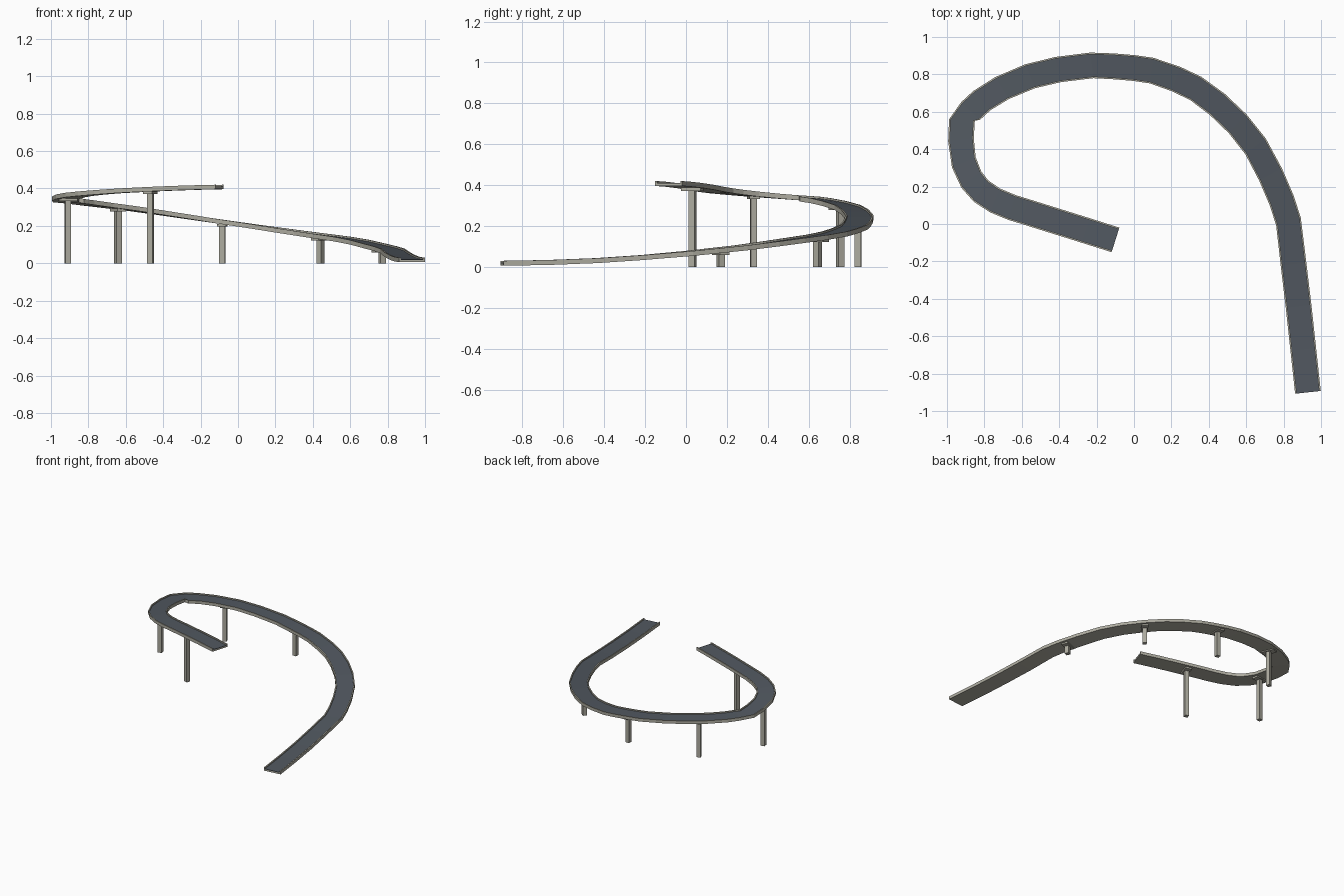
import bpy, bmesh, math
from mathutils import Vector, Matrix

if "Cube" in bpy.data.objects:
    bpy.data.objects.remove(bpy.data.objects["Cube"])

# Centre line of the ramp: x, y, kerb-top height
PATH = [Vector(p) for p in (
    (.93, -.90, .03), (.905, -.67, .034), (.88, -.44, .043), (.853, -.215, .058),
    (.826, .013, .078), (.79, .125, .09), (.73, .265, .105), (.65, .415, .125),
    (.555, .535, .142), (.445, .64, .157), (.33, .725, .173), (.225, .775, .188),
    (.095, .82, .207), (0, .834, .221), (-.11, .843, .237), (-.225, .848, .254),
    (-.405, .826, .281), (-.555, .79, .303), (-.705, .727, .322), (-.813, .66, .336),
    (-.874, .604, .344), (-.92, .556, .35), (-.925, .45, .358), (-.91, .33, .368),
    (-.87, .238, .377), (-.818, .176, .384), (-.743, .126, .391), (-.652, .088, .398),
    (-.583, .067, .402), (-.42, .016, .41), (-.26, -.034, .416), (-.099, -.085, .42))]


def material(name, col):
    m = bpy.data.materials.new(name)
    m.diffuse_color = (*col, 1)
    m.use_nodes = True
    m.node_tree.nodes["Principled BSDF"].inputs["Base Color"].default_value = m.diffuse_color
    return m


CONCRETE = material("concrete", (.42, .41, .35))
ASPHALT = material("asphalt", (.085, .1, .12))


def tangent(i):
    i = min(i, len(PATH) - 2)
    t = PATH[i + 1] - PATH[i]
    return Vector((t.x, t.y, 0)).normalized()


def finish(name, bm, mat):
    bmesh.ops.recalc_face_normals(bm, faces=bm.faces)
    me = bpy.data.meshes.new(name)
    bm.to_mesh(me)
    bm.free()
    me.materials.append(mat)
    ob = bpy.data.objects.new(name, me)
    bpy.context.collection.objects.link(ob)
    return ob


def sweep(name, profile, mat):
    """Run a closed (side, height) profile along the path, with end caps."""
    bm = bmesh.new()
    rings = []
    for i, p in enumerate(PATH):
        t = tangent(i)
        side = Vector((t.y, -t.x, 0))
        rings.append([bm.verts.new(p + side * s + Vector((0, 0, h))) for s, h in profile])
    n = len(profile)
    for a, b in zip(rings, rings[1:]):
        for k in range(n):
            bm.faces.new((a[k], a[(k + 1) % n], b[(k + 1) % n], b[k]))
    bm.faces.new(rings[0])
    bm.faces.new(rings[-1])
    return finish(name, bm, mat)


def box(name, x, y, z0, z1, along, across, angle, mat):
    bm = bmesh.new()
    mtx = (Matrix.Translation((x, y, (z0 + z1) / 2)) @ Matrix.Rotation(angle, 4, 'Z')
           @ Matrix.Diagonal((along, across, z1 - z0, 1)))
    bmesh.ops.create_cube(bm, size=1, matrix=mtx)
    return finish(name, bm, mat)


# Deck slab, road surface and raised kerbs
W, K = .069, .009
sweep("deck_slab", [(-W, -.024), (W, -.024), (W, -.012), (-W, -.012)], CONCRETE)
sweep("road_surface", [(-W + K, -.013), (W - K, -.013), (W - K, -.009), (-W + K, -.009)], ASPHALT)
for label, s in (("left", -1), ("right", 1)):
    sweep(label + "_kerb", [(s * W, -.013), (s * (W - K), -.013), (s * (W - K), 0), (s * W, 0)], CONCRETE)

# Square piers with cap beams, turned to follow the road
for n, (x, y) in enumerate(((.77, .17), (.43, .63), (-.085, .835), (-.64, .75),
                            (-.912, .33), (-.47, .025)), 1):
    def gap(i):
        a, d = PATH[i], PATH[i + 1] - PATH[i]
        f = max(0, min(1, ((x - a.x) * d.x + (y - a.y) * d.y) / (d.x ** 2 + d.y ** 2)))
        q = a + d * f
        return math.hypot(q.x - x, q.y - y), i, q
    _, i, q = min(gap(j) for j in range(len(PATH) - 1))
    t = tangent(i)
    ang = math.atan2(t.y, t.x)
    under = q.z - .022
    box(f"pier_{n}", q.x, q.y, 0, under - .008, .031, .031, ang, CONCRETE)
    box(f"pier_cap_{n}", q.x, q.y, under - .014, under, .05, .1, ang, CONCRETE)
